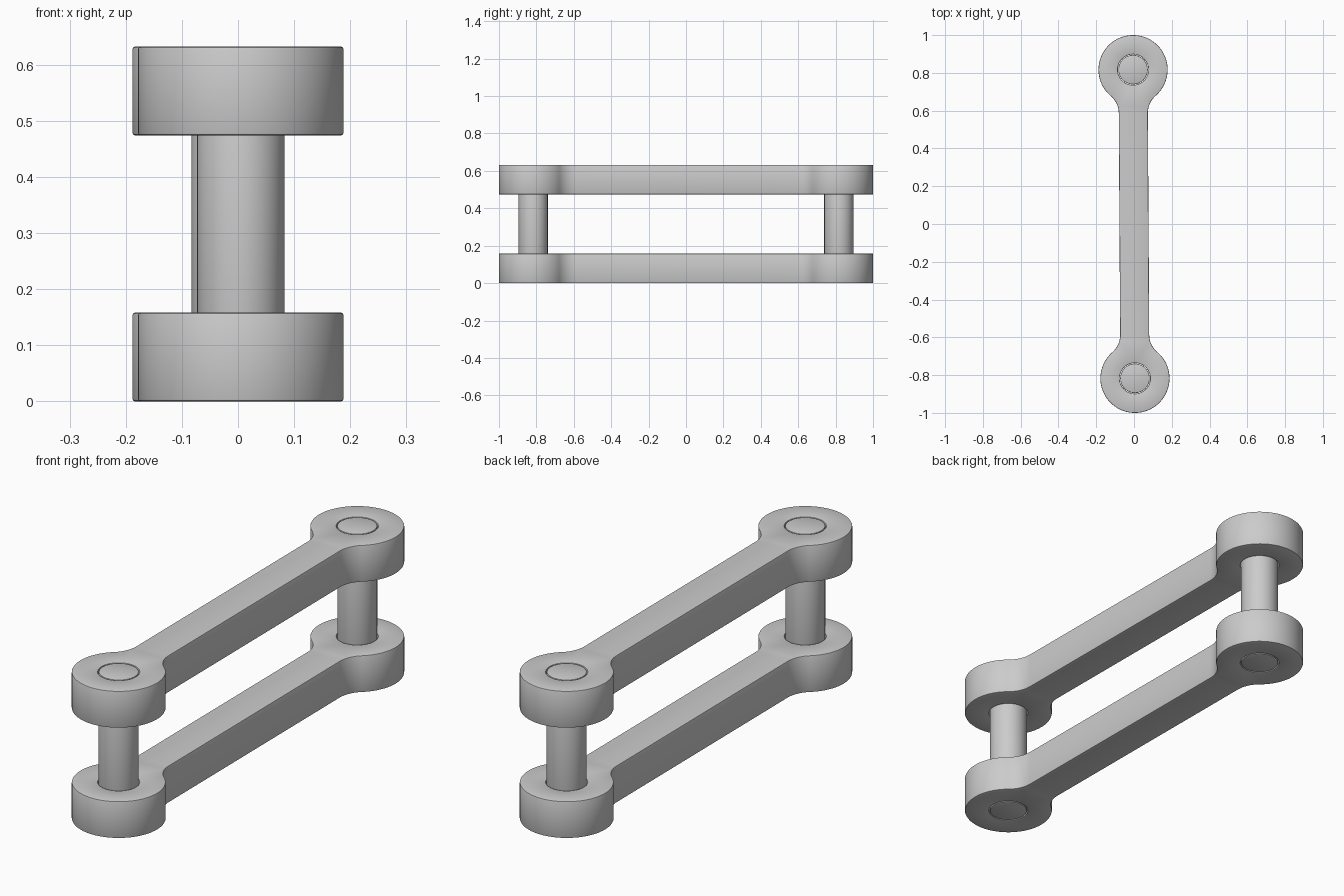
import bpy, bmesh
from math import sin, cos, pi, atan2, hypot, sqrt
from mathutils import Vector, Matrix

cube = bpy.data.objects.get("Cube")
if cube:
    bpy.data.objects.remove(cube, do_unlink=True)

grey = bpy.data.materials.new("light grey metal")
grey.use_nodes = True
grey.diffuse_color = (0.6, 0.6, 0.6, 1)
grey.node_tree.nodes["Principled BSDF"].inputs["Base Color"].default_value = (0.6, 0.6, 0.6, 1)

EYE = 0.183        # radius of the rounded link ends
NECK = 0.077       # half width of the bar
FILLET = 0.12      # radius blending bar into ends
PIN = 0.078
HOLE = 0.081
THICK = 0.158
HEIGHT = 0.632
END = Vector((-0.005, 0.817))   # pin centre at the back; front is opposite
TILT = atan2(-END.x, END.y)
REACH = END.length


def arc(cx, cy, r, a0, a1, n):
    return [Vector((cx + r * cos(a0 + (a1 - a0) * i / n),
                    cy + r * sin(a0 + (a1 - a0) * i / n))) for i in range(n + 1)]


def link_outline():
    # right fillet, then the round end, then the left fillet; repeated half a turn on
    fx = NECK + FILLET
    drop = sqrt((EYE + FILLET) ** 2 - fx ** 2)
    a = atan2(drop, fx)
    half = arc(fx, REACH - drop, FILLET, pi, pi - a, 12)
    half += arc(0, REACH, EYE, -a, pi + a, 72)[1:]
    half += arc(-fx, REACH - drop, FILLET, a, 0, 12)[1:]
    return half + [-p for p in half]


def finish(name, bm):
    bmesh.ops.recalc_face_normals(bm, faces=bm.faces)
    mesh = bpy.data.meshes.new(name)
    bm.to_mesh(mesh)
    bm.free()
    obj = bpy.data.objects.new(name, mesh)
    bpy.context.collection.objects.link(obj)
    mesh.materials.append(grey)
    # softened rims
    bev = obj.modifiers.new("rim", "BEVEL")
    bev.width = 0.004
    bev.segments = 2
    bev.limit_method = 'ANGLE'
    bev.angle_limit = 1.0
    bpy.ops.object.select_all(action='DESELECT')
    obj.select_set(True)
    bpy.context.view_layer.objects.active = obj
    bpy.ops.object.modifier_apply(modifier=bev.name)
    bpy.ops.object.shade_smooth_by_angle(angle=0.6)


def make_link(name, z):
    bm = bmesh.new()
    loops = [link_outline()]
    loops += [arc(0, s * REACH, HOLE, 0, 2 * pi, 48)[:-1] for s in (1, -1)]
    edges = []
    for pts in loops:
        vs = [bm.verts.new((p.x, p.y, z)) for p in pts]
        edges += [bm.edges.new((v, vs[i - 1])) for i, v in enumerate(vs)]
    bmesh.ops.triangle_fill(bm, edges=edges, use_beauty=True)
    ext = bmesh.ops.extrude_face_region(bm, geom=bm.faces[:])
    top = [g for g in ext["geom"] if isinstance(g, bmesh.types.BMVert)]
    bmesh.ops.translate(bm, verts=top, vec=(0, 0, THICK))
    bmesh.ops.rotate(bm, verts=bm.verts, cent=(0, 0, 0), matrix=Matrix.Rotation(TILT, 3, 'Z'))
    finish(name, bm)


def make_pin(name, centre):
    bm = bmesh.new()
    bmesh.ops.create_cone(bm, cap_ends=True, segments=48, radius1=PIN, radius2=PIN, depth=HEIGHT,
                          matrix=Matrix.Translation((centre.x, centre.y, HEIGHT / 2)))
    finish(name, bm)


make_link("lower_link", 0)
make_link("upper_link", HEIGHT - THICK)
make_pin("back_pin", END)
make_pin("front_pin", -END)
